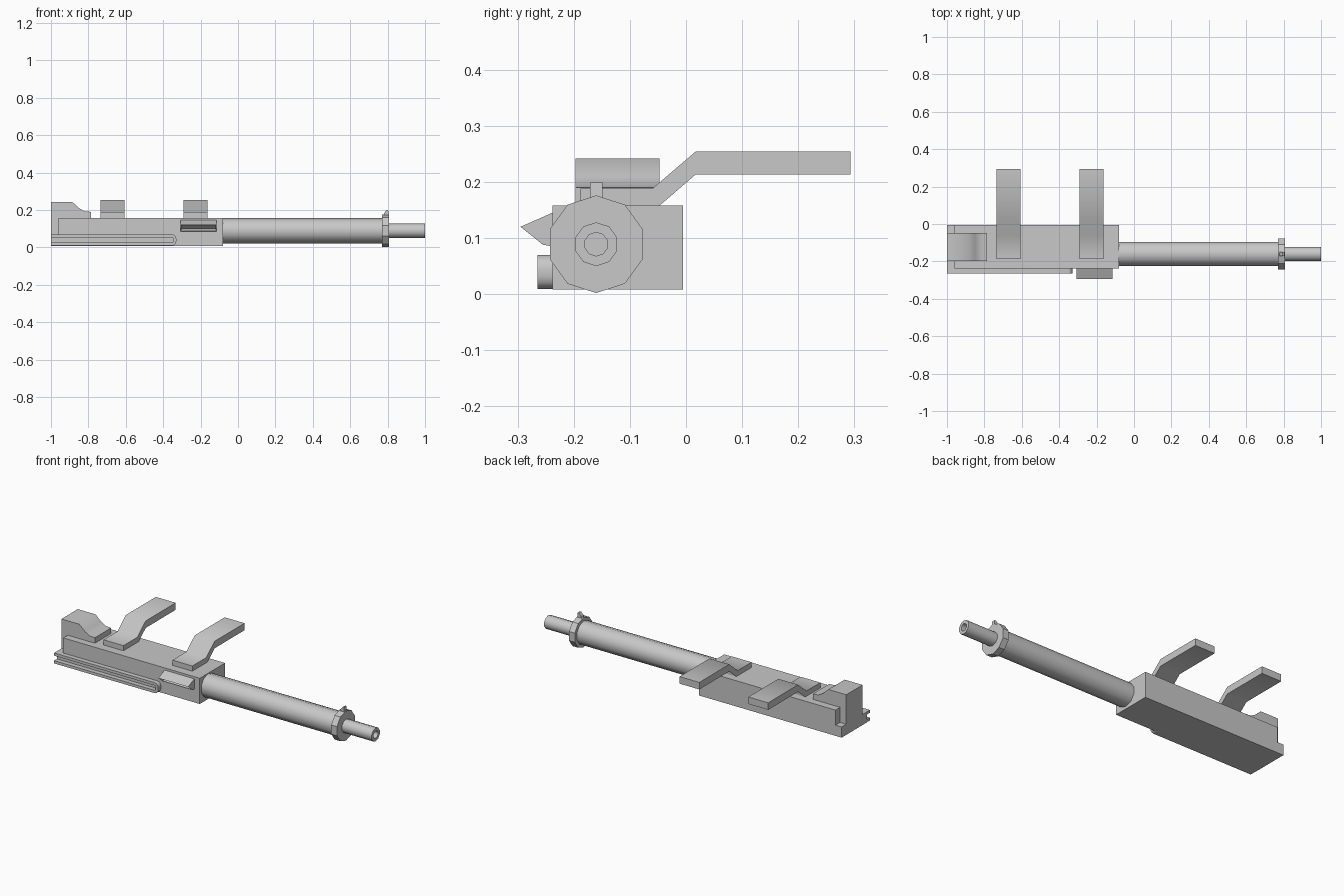
import bpy, bmesh
from math import pi, cos, sin, radians

cube = bpy.data.objects.get("Cube")
if cube:
    bpy.data.objects.remove(cube, do_unlink=True)

grey = bpy.data.materials.new("plain grey")
grey.use_nodes = True
colour = (0.58, 0.58, 0.58, 1)
grey.diffuse_color = colour
grey.node_tree.nodes["Principled BSDF"].inputs["Base Color"].default_value = colour

AXIS_Y, AXIS_Z = -0.16, 0.089


def finish(name, bm, angle=None):
    bmesh.ops.recalc_face_normals(bm, faces=bm.faces)
    mesh = bpy.data.meshes.new(name)
    bm.to_mesh(mesh)
    bm.free()
    mesh.materials.append(grey)
    ob = bpy.data.objects.new(name, mesh)
    bpy.context.collection.objects.link(ob)
    if angle:
        bpy.ops.object.select_all(action='DESELECT')
        ob.select_set(True)
        bpy.context.view_layer.objects.active = ob
        bpy.ops.object.shade_smooth_by_angle(angle=radians(angle))
    return ob


def prism(points, place, lo, hi):
    """Extrude a flat outline between two positions along its normal."""
    bm = bmesh.new()
    a = [bm.verts.new(place(u, v, lo)) for u, v in points]
    b = [bm.verts.new(place(u, v, hi)) for u, v in points]
    bm.faces.new(a)
    bm.faces.new(b)
    n = len(a)
    for i in range(n):
        j = (i + 1) % n
        bm.faces.new((a[i], a[j], b[j], b[i]))
    return bm


def side(u, v, d):      # outline in x, z
    return (u, d, v)


def end(u, v, d):       # outline in y, z
    return (d, u, v)


def lathe(name, profile, sides=10):
    """Turn (x, radius) points about the barrel axis."""
    bm = bmesh.new()
    rings = []
    for x, r in profile:
        rings.append([bm.verts.new((x, AXIS_Y + r * sin(2 * pi * k / sides),
                                    AXIS_Z + r * cos(2 * pi * k / sides)))
                      for k in range(sides)])
    for a, b in zip(rings, rings[1:]):
        for k in range(sides):
            j = (k + 1) % sides
            bm.faces.new((a[k], a[j], b[j], b[k]))
    bm.faces.new(rings[0])
    bm.faces.new(rings[-1])
    return finish(name, bm, 40 if name != "collar" else None)


# Receiver with a stepped rear end
finish("receiver", prism([(-1, .008), (-.08, .008), (-.08, .158), (-.96, .158),
                          (-.96, .07), (-1, .07)], side, -.238, -.005))

# Raised rear block
finish("rear_block", prism([(-1, .07), (-.96, .07), (-.96, .15), (-.785, .15), (-.785, .19),
                            (-.82, .192), (-.85, .21), (-.885, .242), (-1, .242)],
                           side, -.197, -.047), 50)

# Side rail: a U-shaped strip with a rounded closed end
def corner(x, z, r, start):
    return [(x + r * cos(radians(start + t)), z + r * sin(radians(start + t)))
            for t in (0, 30, 60, 90)]

outer = [(-1, .009)] + corner(-.353, .032, .023, -90) + corner(-.353, .047, .023, 0) + [(-1, .07)]
inner = [(-1, .054)] + corner(-.353, .047, .007, 0)[::-1] + corner(-.353, .032, .007, -90)[::-1] + [(-1, .025)]
finish("side_rail", prism(outer + inner, side, -.265, -.236), 40)

# Two cranked mounting arms
arm = [(-.188, .157), (-.048, .157), (.017, .213), (.293, .213),
       (.293, .254), (.017, .254), (-.06, .188), (-.188, .188)]
for name, x in (("rear_arm", -.671), ("front_arm", -.227)):
    finish(name, prism(arm, end, x - .064, x + .064), 50)

# Wedge-shaped port cover with a recess in its lower face
bm = prism([(-.236, .146), (-.295, .12), (-.255, .088), (-.236, .085)], end, -.307, -.115)
bm.normal_update()
bmesh.ops.recalc_face_normals(bm, faces=bm.faces)
lower = min((f for f in bm.faces if f.normal.y < -.3), key=lambda f: f.normal.z)
bmesh.ops.inset_individual(bm, faces=[lower], thickness=.008)
bmesh.ops.translate(bm, verts=lower.verts, vec=(0, .012, .006))
finish("port_cover", bm)

# Barrel jacket, collar and hollow muzzle
lathe("barrel_jacket", [(-.1, .067), (.78, .067)])
lathe("collar", [(.771, .087), (.808, .087)])
lathe("muzzle", [(.79, .039), (1, .039), (1, .021), (.87, .021)])

# Small sight post on the collar
finish("sight_post", prism([(.776, .165), (.806, .165), (.803, .199), (.795, .199), (.782, .185)],
                           side, AXIS_Y - .011, AXIS_Y + .011))
